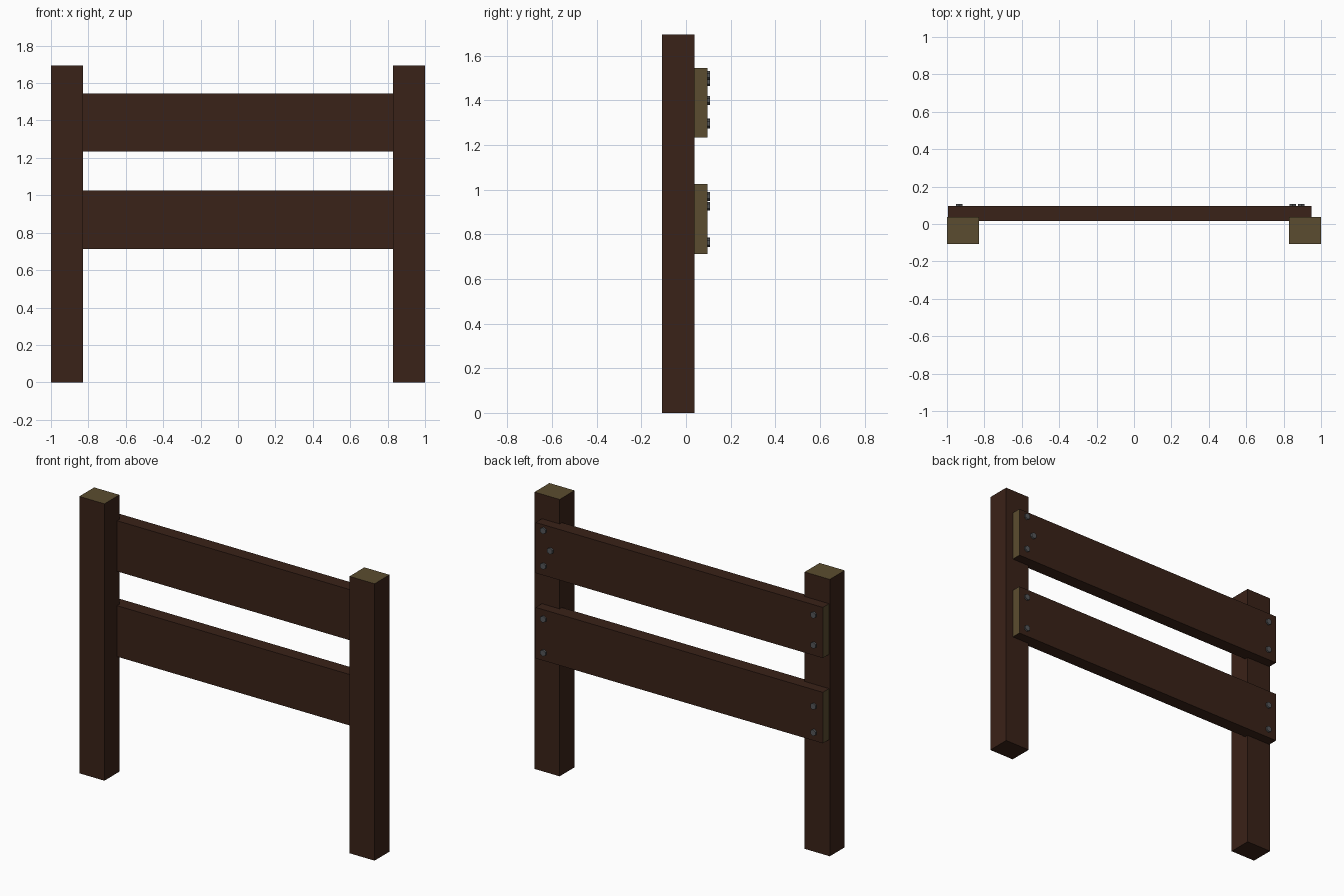
import bpy
import math

if "Cube" in bpy.data.objects:
    bpy.data.objects.remove(bpy.data.objects["Cube"])


def material(name, rgb):
    m = bpy.data.materials.new(name)
    m.diffuse_color = (*rgb, 1)
    m.use_nodes = True
    m.node_tree.nodes["Principled BSDF"].inputs["Base Color"].default_value = m.diffuse_color
    return m


BARK = material("dark_wood", (0.042, 0.016, 0.009))
GRAIN = material("end_grain", (0.105, 0.073, 0.029))
METAL = material("bolt_metal", (0.09, 0.095, 0.1))


def beam(name, lo, hi, is_end):
    """Box between two corners; faces whose normal passes is_end get end grain."""
    center = [(a + b) / 2 for a, b in zip(lo, hi)]
    bpy.ops.mesh.primitive_cube_add(size=1, location=center)
    ob = bpy.context.object
    ob.name = name
    ob.scale = [b - a for a, b in zip(lo, hi)]
    bpy.ops.object.transform_apply(location=False, rotation=False, scale=True)
    ob.data.materials.append(BARK)
    ob.data.materials.append(GRAIN)
    for p in ob.data.polygons:
        p.material_index = int(is_end(p.normal))
    return ob


def bolt(name, x, z):
    """Hexagonal bolt head standing out of the back of a plank."""
    bpy.ops.mesh.primitive_cylinder_add(vertices=6, radius=0.02, depth=0.022,
                                        location=(x, 0.097, z),
                                        rotation=(math.pi / 2, 0, 0))
    ob = bpy.context.object
    ob.name = name
    ob.data.materials.append(METAL)


# Posts, end grain on the top only
for name, x in (("left_post", -1.0), ("right_post", 0.83)):
    beam(name, (x, -0.107, 0), (x + 0.17, 0.037, 1.695), lambda n: n.z > 0.9)

# Planks let into the backs of the posts, end grain on both ends
for name, z0, z1 in (("lower_plank", 0.713, 1.025), ("upper_plank", 1.235, 1.545)):
    beam(name, (-0.995, 0.015, z0), (0.95, 0.097, z1), lambda n: abs(n.x) > 0.9)

# Bolts, unevenly placed
BOLTS = [(0.895, 1.512), (0.848, 1.40), (0.895, 1.295),
         (-0.935, 1.485), (-0.935, 1.30),
         (0.895, 0.97), (0.895, 0.763),
         (-0.935, 0.926), (-0.935, 0.765)]
for i, (x, z) in enumerate(BOLTS):
    bolt(f"bolt_{i + 1}", x, z)
